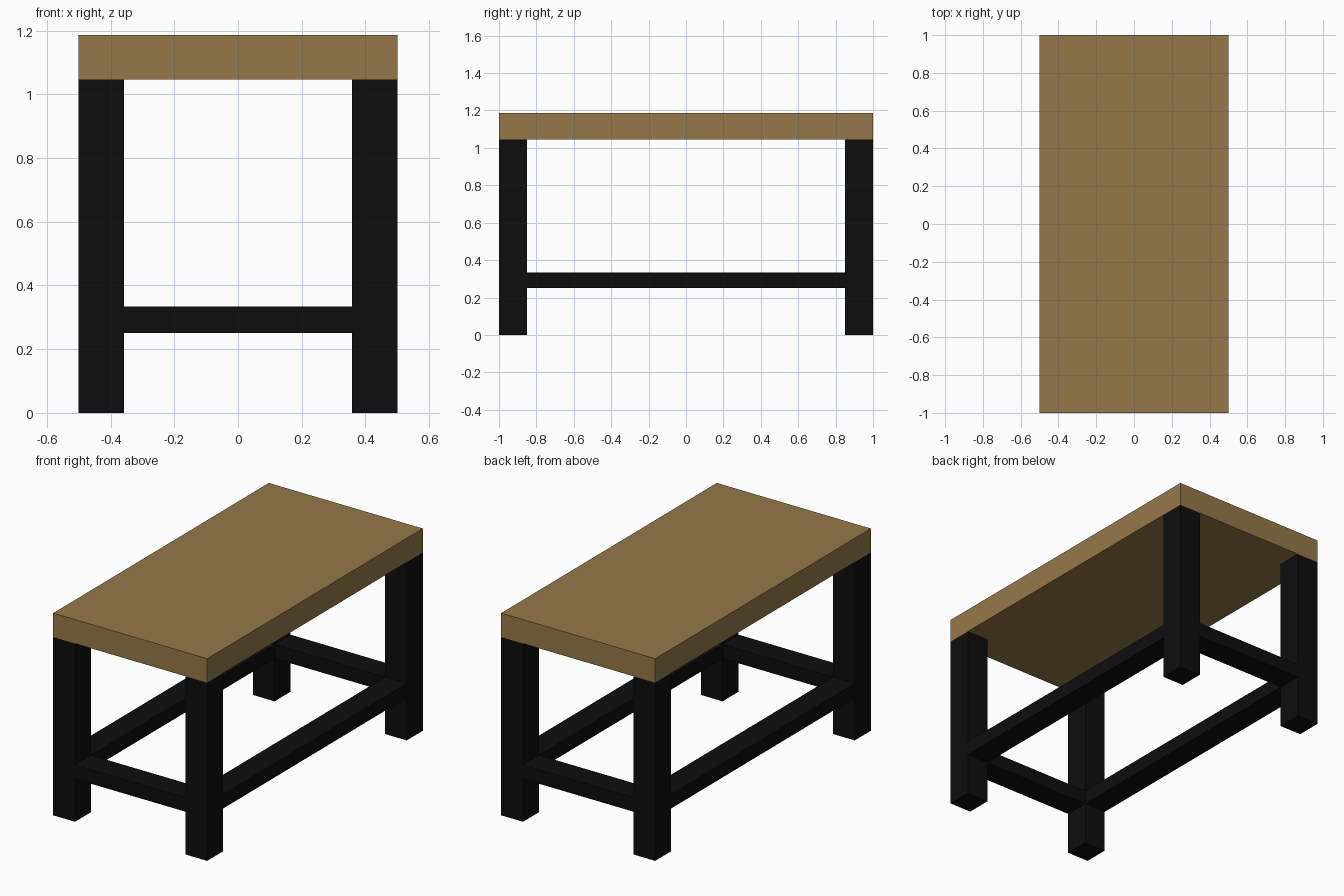
import bpy

if "Cube" in bpy.data.objects:
    bpy.data.objects.remove(bpy.data.objects["Cube"])

HX, HY = 0.5, 1.0            # half extents of the table
LX, LY = 0.142, 0.149        # leg section
LEG_H, TOP_H = 1.046, 1.187
RAIL_Z0, RAIL_Z1 = 0.251, 0.334


def material(name, rgb):
    m = bpy.data.materials.new(name)
    m.diffuse_color = (*rgb, 1.0)
    m.use_nodes = True
    m.node_tree.nodes["Principled BSDF"].inputs["Base Color"].default_value = m.diffuse_color
    return m


wood = material("wood", (0.30, 0.19, 0.066))
black = material("black_paint", (0.004, 0.004, 0.004))


def box(name, lo, hi, mat):
    """Axis-aligned box between two corners."""
    centre = [(a + b) / 2 for a, b in zip(lo, hi)]
    bpy.ops.mesh.primitive_cube_add(size=1, location=centre)
    ob = bpy.context.object
    ob.name = name
    ob.scale = [b - a for a, b in zip(lo, hi)]
    bpy.ops.object.transform_apply(location=False, rotation=False, scale=True)
    ob.data.materials.append(mat)
    return ob


def span(side, half, width):
    """Range of a strip lying flush with the outer side."""
    return (half - width, half) if side > 0 else (-half, -half + width)


# Tabletop
box("tabletop", (-HX, -HY, LEG_H), (HX, HY, TOP_H), wood)

# Legs flush with the tabletop corners
for sx, xn in ((-1, "left"), (1, "right")):
    for sy, yn in ((-1, "front"), (1, "back")):
        x0, x1 = span(sx, HX, LX)
        y0, y1 = span(sy, HY, LY)
        box(f"{yn}_{xn}_leg", (x0, y0, 0), (x1, y1, LEG_H), black)

# Long stretchers between front and back legs
for sx, xn in ((-1, "left"), (1, "right")):
    x0, x1 = span(sx, HX, LX)
    box(f"{xn}_stretcher", (x0, -HY + LY, RAIL_Z0), (x1, HY - LY, RAIL_Z1), black)

# Short stretchers between left and right legs
for sy, yn in ((-1, "front"), (1, "back")):
    y0, y1 = span(sy, HY, LY)
    box(f"{yn}_stretcher", (-HX + LX, y0, RAIL_Z0), (HX - LX, y1, RAIL_Z1), black)
